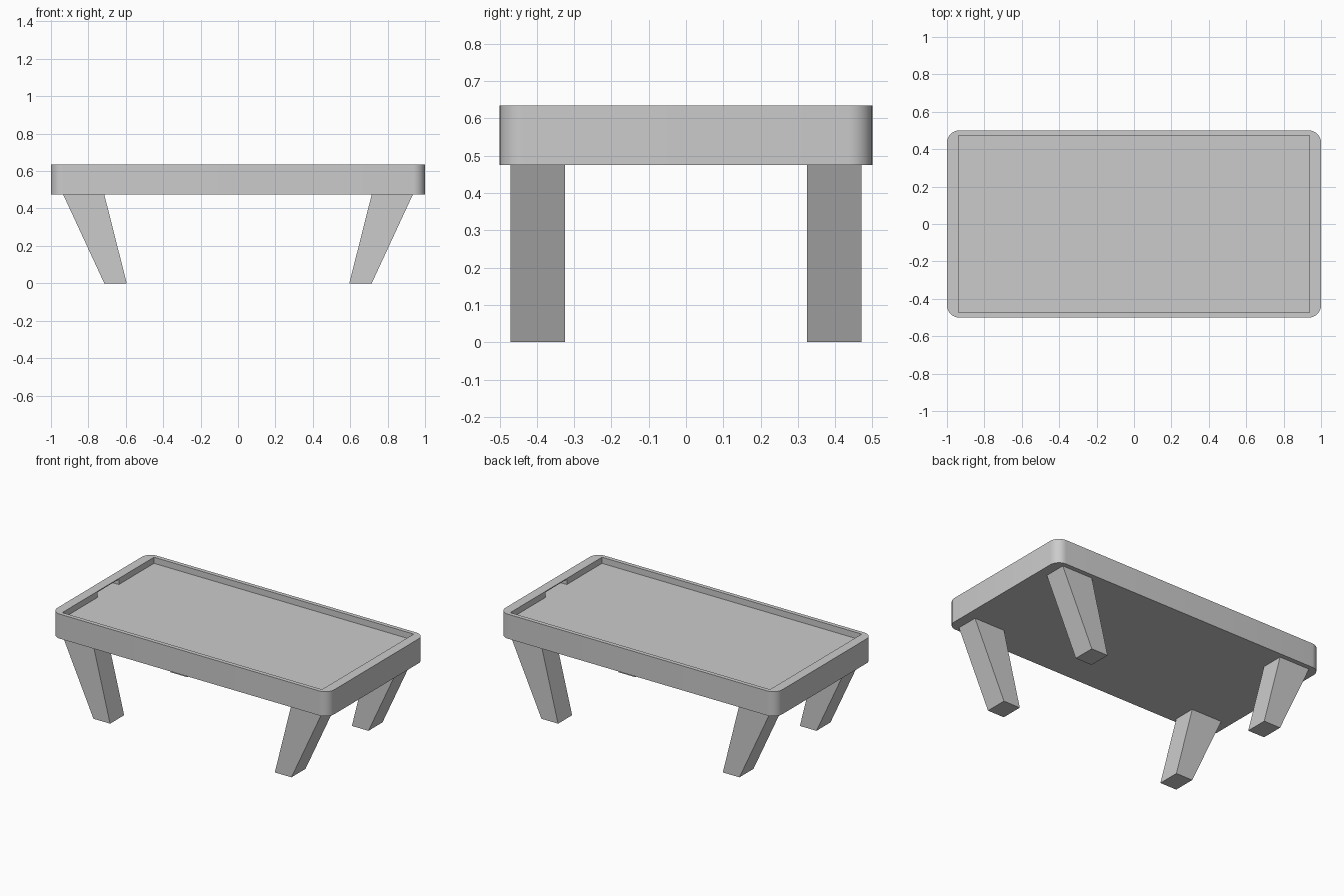
import bpy, bmesh

if "Cube" in bpy.data.objects:
    bpy.data.objects.remove(bpy.data.objects["Cube"])

TOP, BASE, FLOOR = 0.635, 0.475, 0.595   # rim, underside and playing surface heights


def add_object(name, bm):
    bmesh.ops.recalc_face_normals(bm, faces=bm.faces)
    mesh = bpy.data.meshes.new(name)
    bm.to_mesh(mesh)
    bm.free()
    obj = bpy.data.objects.new(name, mesh)
    bpy.context.collection.objects.link(obj)
    return obj


def box(name, lo, hi, corner=0):
    bm = bmesh.new()
    bmesh.ops.create_cube(bm, size=1)
    for v in bm.verts:
        v.co = [lo[i] if v.co[i] < 0 else hi[i] for i in range(3)]
    if corner:
        upright = [e for e in bm.edges
                   if abs(e.verts[0].co.z - e.verts[1].co.z) > 0.01]
        bmesh.ops.bevel(bm, geom=upright, offset=corner, segments=8,
                        profile=0.5, affect='EDGES')
    return add_object(name, bm)


def prism(name, profile, y0, y1):
    bm = bmesh.new()
    face = bm.faces.new([bm.verts.new((x, y0, z)) for x, z in profile])
    side = bmesh.ops.extrude_face_region(bm, geom=[face])
    moved = [g for g in side['geom'] if isinstance(g, bmesh.types.BMVert)]
    bmesh.ops.translate(bm, verts=moved, vec=(0, y1 - y0, 0))
    return add_object(name, bm)


# Table body with rounded corners
body = box("table_body", (-1, -0.5, BASE), (1, 0.5, TOP), corner=0.065)

# Sunken playing surface and a goal slot under each end rim
cutters = [box("recess_cutter", (-0.938, -0.473, FLOOR), (0.938, 0.473, 0.8)),
           box("goal_cutter_left", (-0.985, -0.11, FLOOR), (-0.9, 0.11, 0.629)),
           box("goal_cutter_right", (0.9, -0.11, FLOOR), (0.985, 0.11, 0.629))]
for cutter in cutters:
    cutter.hide_render = True
    cutter.hide_set(True)
    mod = body.modifiers.new(cutter.name, 'BOOLEAN')
    mod.operation = 'DIFFERENCE'
    mod.solver = 'EXACT'
    mod.object = cutter

# Apply the cuts, then smooth only the rounded corners
bpy.context.view_layer.objects.active = body
body.select_set(True)
for cutter in cutters:
    bpy.ops.object.modifier_apply(modifier=cutter.name)
    bpy.data.objects.remove(cutter)
bpy.ops.object.shade_smooth_by_angle(angle=0.6)

# Four tapered legs slanting inwards towards the floor
for sx, end in ((-1, "left"), (1, "right")):
    profile = [(sx * x, z) for x, z in
               ((0.935, BASE), (0.715, BASE), (0.595, 0), (0.715, 0))]
    for sy, row in ((-1, "front"), (1, "back")):
        prism(f"{row}_{end}_leg", profile, sy * 0.325, sy * 0.47)
